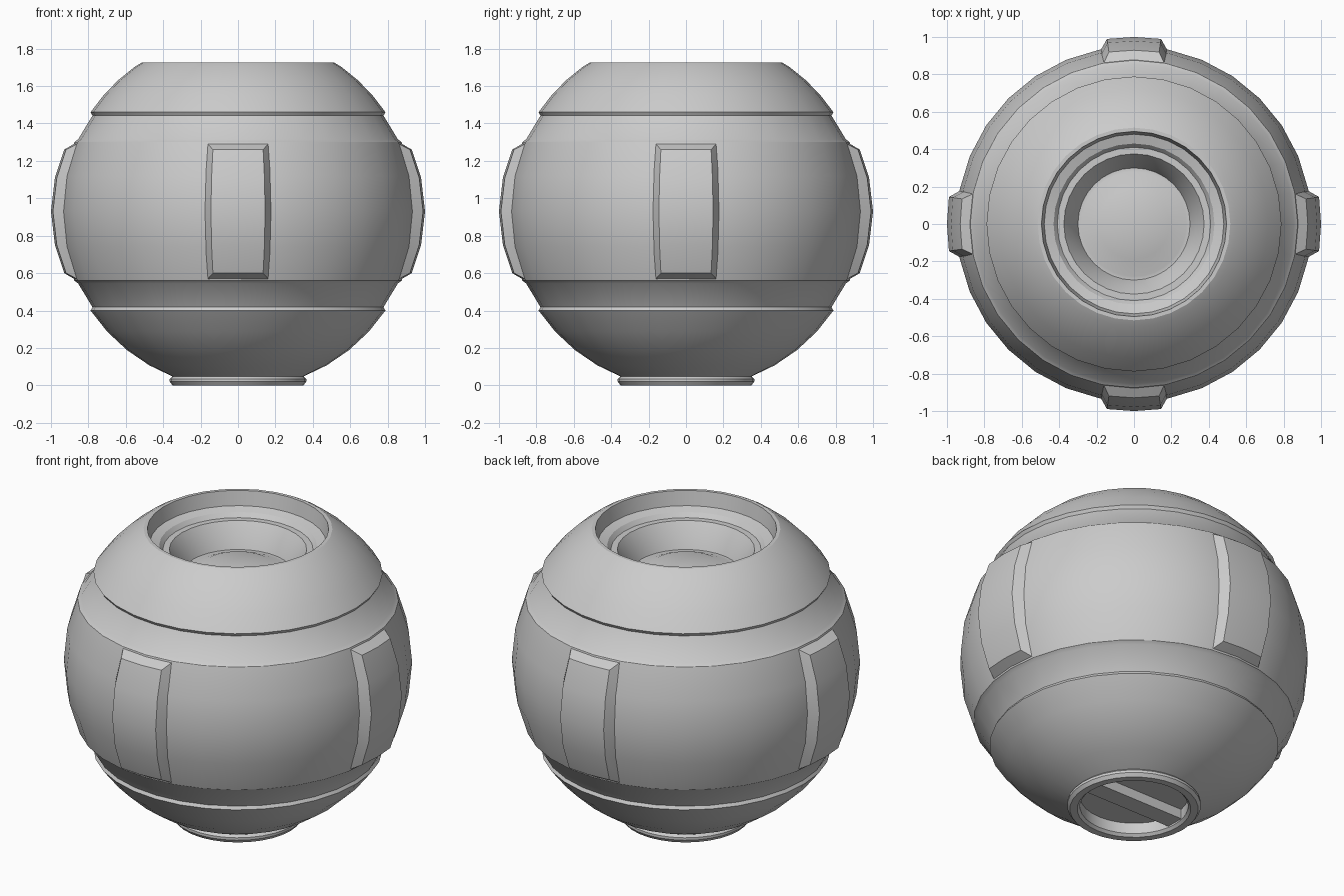
import bpy, bmesh, math

if "Cube" in bpy.data.objects:
    bpy.data.objects.remove(bpy.data.objects["Cube"])

CZ, R, SEG = 0.93, 0.95, 32


def finish(name, bm, angle=25):
    bmesh.ops.recalc_face_normals(bm, faces=bm.faces)
    mesh = bpy.data.meshes.new(name)
    bm.to_mesh(mesh)
    bm.free()
    ob = bpy.data.objects.new(name, mesh)
    bpy.context.collection.objects.link(ob)
    bpy.ops.object.select_all(action='DESELECT')
    ob.select_set(True)
    bpy.context.view_layer.objects.active = ob
    bpy.ops.object.shade_smooth_by_angle(angle=math.radians(angle))
    return ob


def lathe(name, profile):
    """Spin an (r, z) profile about z; points at r = 0 become poles."""
    bm = bmesh.new()
    rings = []
    for r, z in profile:
        n = SEG if r > 0 else 1
        rings.append([bm.verts.new((r * math.cos(2 * math.pi * i / SEG),
                                    r * math.sin(2 * math.pi * i / SEG), z))
                      for i in range(n)])
    for a, b in zip(rings, rings[1:]):
        for i in range(SEG):
            j = (i + 1) % SEG
            quad = [a[i % len(a)], a[j % len(a)], b[j % len(b)], b[i % len(b)]]
            bm.faces.new(list(dict.fromkeys(quad)))
    return finish(name, bm)


def arc(z0, z1, n):
    """Points on the ball between two heights."""
    a0, a1 = math.asin((z0 - CZ) / R), math.asin((z1 - CZ) / R)
    return [(R * math.cos(a), CZ + R * math.sin(a))
            for a in (a0 + (a1 - a0) * k / n for k in range(n + 1))]


# Ball shell: lower cap, lower band, main belt, upper band, upper cap
shell = arc(0.045, 0.40, 4)
shell += [(0.778, 0.418), (0.855, 0.545)]
shell += arc(0.56, 1.30, 4)
shell += [(0.855, 1.315), (0.778, 1.442)]
shell += arc(1.46, 1.705, 3)
# Rim and stepped socket with a domed floor
shell += [(0.515, 1.725), (0.495, 1.725), (0.48, 1.64), (0.43, 1.625),
          (0.41, 1.60), (0.375, 1.60), (0.33, 1.53), (0.30, 1.46),
          (0.28, 1.46), (0.19, 1.50), (0, 1.505)]
lathe("ball_shell", shell)

# Foot ring with a recessed underside
lathe("foot_ring", [(0.34, 0.06), (0.355, 0.045), (0.365, 0.035), (0.365, 0.02),
                    (0.35, 0.0), (0.31, 0.0), (0.295, 0.015), (0.295, 0.08), (0, 0.08)])

# Grip bar across the foot recess
bm = bmesh.new()
bmesh.ops.create_cube(bm, size=1)
bmesh.ops.scale(bm, vec=(0.58, 0.11, 0.06), verts=bm.verts)
bmesh.ops.translate(bm, vec=(0, 0, 0.052), verts=bm.verts)
finish("foot_bar", bm)


# Four raised pads with chamfered edges around the belt
def pad(name, turn):
    def point(angle, rad, dz):
        a = angle + turn
        return (rad * math.cos(a), rad * math.sin(a), CZ + dz)

    bm = bmesh.new()
    heights = [-0.33, -0.18, 0, 0.18, 0.33]
    top, base = {}, {}
    for j, dz in enumerate(heights):
        for i in range(3):
            top[i, j] = bm.verts.new(point((i - 1) * 0.145, 1 - 0.65 * dz * dz, dz))
            if i != 1 or j in (0, 4):
                bz = dz * 0.37 / 0.33
                rad = math.sqrt(0.937 ** 2 - bz * bz)
                base[i, j] = bm.verts.new(point((i - 1) * 0.198, rad, bz))
    for j in range(4):
        for i in range(2):
            bm.faces.new([top[i, j], top[i + 1, j], top[i + 1, j + 1], top[i, j + 1]])
    loop = ([(0, j) for j in range(5)] + [(1, 4)]
            + [(2, j) for j in range(4, -1, -1)] + [(1, 0)])
    for p, q in zip(loop, loop[1:] + loop[:1]):
        bm.faces.new([top[p], base[p], base[q], top[q]])
    # Open-shell normals must point away from the axis
    ob = finish(name, bm)
    centre = ob.data.polygons[0]
    if centre.normal.x * centre.center.x + centre.normal.y * centre.center.y < 0:
        ob.data.flip_normals()


for k, side in enumerate(("right", "back", "left", "front")):
    pad(side + "_pad", k * math.pi / 2)
